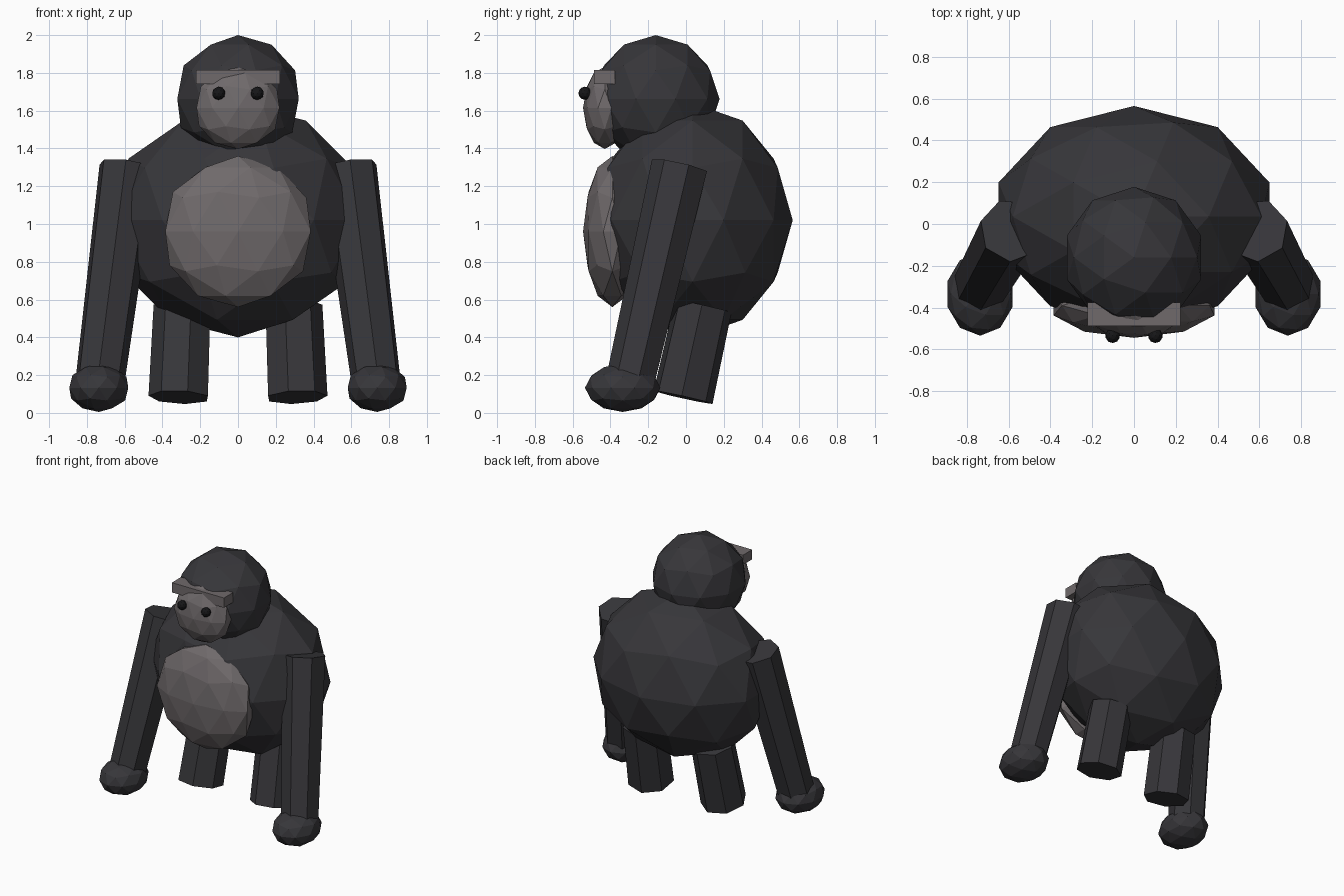
import bpy, bmesh, math
from mathutils import Vector, Matrix

if "Cube" in bpy.data.objects:
    bpy.data.objects.remove(bpy.data.objects["Cube"])


def material(name, rgb):
    m = bpy.data.materials.new(name)
    m.diffuse_color = (*rgb, 1)
    m.use_nodes = True
    m.node_tree.nodes["Principled BSDF"].inputs["Base Color"].default_value = m.diffuse_color
    return m


FUR = material("dark_fur", (0.038, 0.037, 0.042))
SKIN = material("grey_skin", (0.16, 0.143, 0.147))
EYE = material("eye_black", (0.008, 0.008, 0.009))


def finish(bm, name, mat):
    bmesh.ops.recalc_face_normals(bm, faces=bm.faces[:])
    me = bpy.data.meshes.new(name)
    bm.to_mesh(me)
    bm.free()
    me.materials.append(mat)
    ob = bpy.data.objects.new(name, me)
    bpy.context.collection.objects.link(ob)
    return ob


def blob(name, centre, radii, mat, sub=2):
    """Faceted ellipsoid."""
    bm = bmesh.new()
    xf = Matrix.Translation(centre) @ Matrix.Diagonal((*radii, 1))
    bmesh.ops.create_icosphere(bm, subdivisions=sub, radius=1, matrix=xf)
    return finish(bm, name, mat)


def limb(name, top, bottom, r_top, r_bottom, mat, sides=7):
    """Tapered prism between two points, one edge facing away from the lean."""
    top, bottom = Vector(top), Vector(bottom)
    d = (bottom - top).normalized()
    u = Vector((-d.x, -d.y, 0))
    u = (u - d * u.dot(d)).normalized()
    v = d.cross(u)
    bm = bmesh.new()
    rings = []
    for c, r in ((top, r_top), (bottom, r_bottom)):
        angles = [2 * math.pi * i / sides for i in range(sides)]
        rings.append([bm.verts.new(c + r * (u * math.cos(a) + v * math.sin(a)))
                      for a in angles])
    for i in range(sides):
        j = (i + 1) % sides
        bm.faces.new((rings[0][i], rings[0][j], rings[1][j], rings[1][i]))
    for ring in rings:
        bm.faces.new(ring)
    return finish(bm, name, mat)


# Torso and chest patch
blob("torso", (0, 0.035, 1.02), (0.682, 0.53, 0.62), FUR)
blob("chest_patch", (0, -0.39, 0.96), (0.405, 0.155, 0.4), SKIN)

# Head and face
blob("head", (0, -0.16, 1.662), (0.338, 0.338, 0.338), FUR)
blob("face", (0, -0.43, 1.615), (0.231, 0.115, 0.218), SKIN)

# Brow ridge
bm = bmesh.new()
bmesh.ops.create_cube(bm, size=1, matrix=Matrix.Translation((0, -0.432, 1.778))
                      @ Matrix.Diagonal((0.444, 0.112, 0.075, 1)))
finish(bm, "brow_ridge", SKIN)

# Paired parts
for side, s in (("right", 1), ("left", -1)):
    blob(side + "_eye", (s * 0.102, -0.535, 1.692), (0.035, 0.035, 0.035), EYE)
    limb(side + "_arm", (s * 0.585, -0.03, 1.305), (s * 0.735, -0.295, 0.15),
         0.155, 0.133, FUR)
    blob(side + "_hand", (s * 0.737, -0.335, 0.133), (0.164, 0.2, 0.128), FUR)
    limb(side + "_leg", (s * 0.29, 0.09, 0.565), (s * 0.31, -0.017, 0.083),
         0.157, 0.164, FUR)
